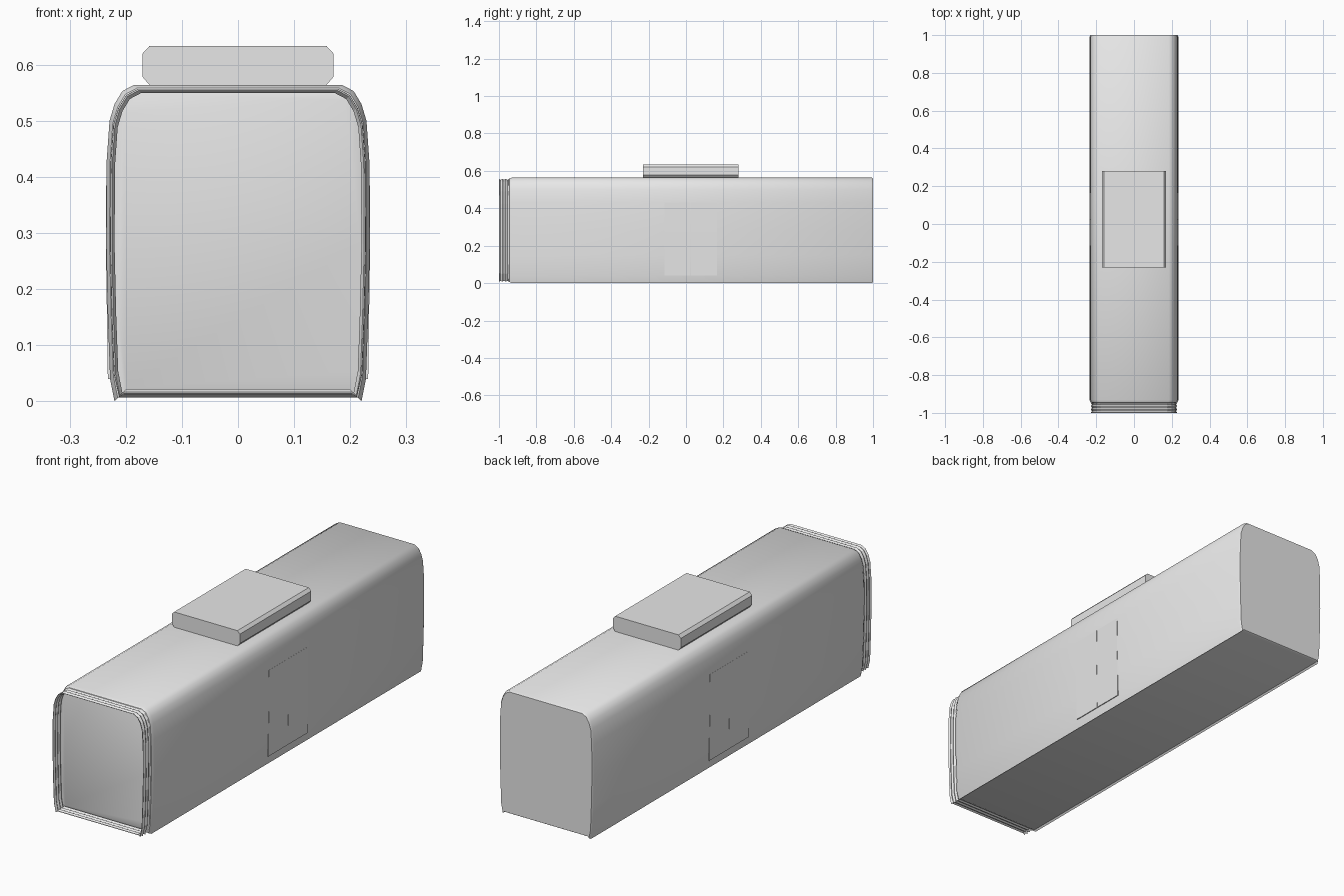
import bpy, bmesh, math

cube = bpy.data.objects.get("Cube")
if cube:
    bpy.data.objects.remove(cube, do_unlink=True)

grey = bpy.data.materials.new("light grey")
grey.use_nodes = True
grey.diffuse_color = (0.8, 0.8, 0.8, 1)
grey.node_tree.nodes["Principled BSDF"].inputs["Base Color"].default_value = (0.8, 0.8, 0.8, 1)

# Right half of the cross-section, from floor to roof
HALF = [(0.213, 0.007), (0.22, 0.0), (0.228, 0.04), (0.232, 0.15), (0.235, 0.28),
        (0.234, 0.43), (0.229, 0.5), (0.22, 0.53), (0.206, 0.553), (0.185, 0.564)]
MID_Z, HALF_W, HALF_H = 0.284, 0.235, 0.282


def mirrored(half):
    return half + [(-x, z) for x, z in reversed(half)]


def inset(profile, amount):
    sx, sz = 1 - amount / HALF_W, 1 - amount / HALF_H
    return [(x * sx, MID_Z + (z - MID_Z) * sz) for x, z in profile]


def loft(name, profile, stations, caps=True, smooth=True):
    """Sweep a closed profile along y; stations are (y, inset)."""
    bm = bmesh.new()
    rings = [[bm.verts.new((x, y, z)) for x, z in inset(profile, d)] for y, d in stations]
    n = len(profile)
    for a, b in zip(rings, rings[1:]):
        for i in range(n):
            j = (i + 1) % n
            bm.faces.new((a[i], a[j], b[j], b[i]))
    if caps:
        bm.faces.new(rings[0])
        bm.faces.new(rings[-1])
    bmesh.ops.recalc_face_normals(bm, faces=bm.faces)
    mesh = bpy.data.meshes.new(name)
    bm.to_mesh(mesh)
    bm.free()
    mesh.materials.append(grey)
    obj = bpy.data.objects.new(name, mesh)
    bpy.context.collection.objects.link(obj)
    if smooth:
        bpy.ops.object.select_all(action='DESELECT')
        obj.select_set(True)
        bpy.context.view_layer.objects.active = obj
        bpy.ops.object.shade_smooth_by_angle(angle=math.radians(40))
    return obj


section = mirrored(HALF)

# Main carriage shell with softened ends
loft("carriage_body", section,
     [(-0.95, 0.017), (-0.945, 0.006), (-0.932, 0), (0.992, 0), (1.0, 0.005)])

# Open pleated gangway at the front
pleats = [(-1.0 + 0.009 * i, 0.010 if i % 2 == 0 else 0.015) for i in range(7)]
gangway = loft("gangway_bellows", section, pleats, caps=False, smooth=False)
shell = gangway.modifiers.new("thickness", 'SOLIDIFY')
shell.thickness = 0.003
shell.offset = -1

# Roof unit with chamfered long edges
roof_half = [(0.158, 0.564), (0.17, 0.578), (0.17, 0.62), (0.158, 0.633)]
loft("roof_unit", mirrored(roof_half), [(-0.23, 0), (0.28, 0)])

# Double doors on both sides
for side, label in ((1, "left"), (-1, "right")):
    for leaf, y in enumerate((-0.115, 0.0255)):
        plate = [(side * x, z) for x, z in
                 ((0.225, 0.04), (0.232, 0.04), (0.2343, 0.2), (0.2355, 0.28),
                  (0.2345, 0.43), (0.225, 0.43))]
        loft(f"{label}_door_{leaf + 1}", plate, [(y, 0), (y + 0.1395, 0)])
